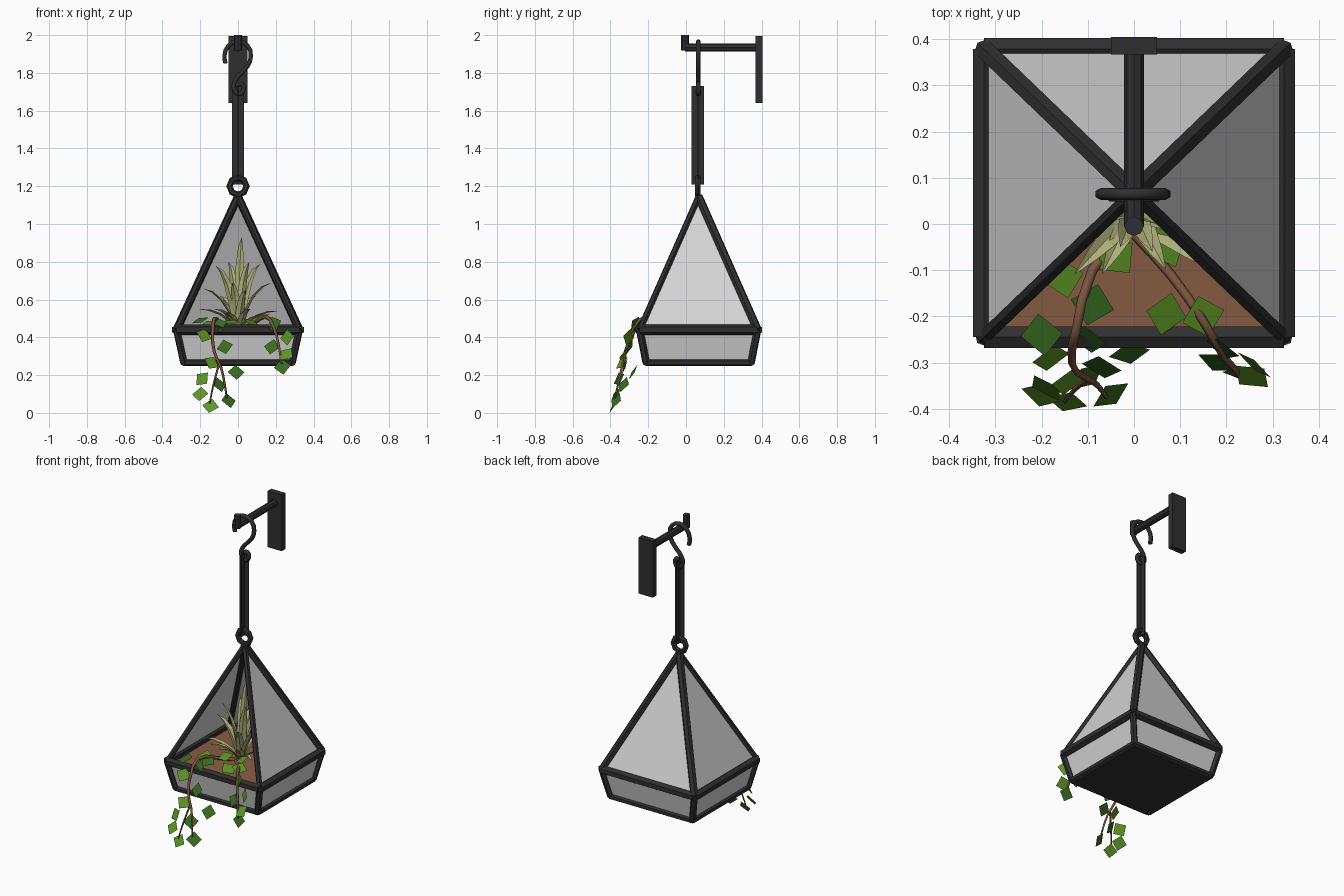
import bpy, bmesh, math, random
from mathutils import Vector, Matrix

if "Cube" in bpy.data.objects:
    bpy.data.objects.remove(bpy.data.objects["Cube"])

random.seed(4)
CY = 0.067                      # centre line of the planter in y


def material(name, rgb):
    m = bpy.data.materials.new(name)
    m.diffuse_color = (*rgb, 1)
    m.use_nodes = True
    m.node_tree.nodes["Principled BSDF"].inputs["Base Color"].default_value = m.diffuse_color
    return m


METAL = material("dark metal", (0.028, 0.028, 0.028))
GLASS = material("pale glass", (0.66, 0.66, 0.66))
SOIL = material("brown soil", (0.25, 0.108, 0.056))
STEM = material("vine stem", (0.20, 0.09, 0.05))
ALOE = material("pale succulent", (0.42, 0.43, 0.19))
BRIGHT = material("bright leaf", (0.11, 0.30, 0.018))
DARK = material("dark leaf", (0.04, 0.15, 0.014))


def finish(name, bm, *mats):
    me = bpy.data.meshes.new(name)
    bm.to_mesh(me)
    bm.free()
    for m in mats:
        me.materials.append(m)
    ob = bpy.data.objects.new(name, me)
    bpy.context.collection.objects.link(ob)
    return ob


def bar(bm, p, q, r, n=6):
    """Straight n-sided rod from p to q."""
    p, q = Vector(p), Vector(q)
    d = q - p
    mat = Matrix.Translation((p + q) / 2) @ d.to_track_quat('Z', 'Y').to_matrix().to_4x4()
    bmesh.ops.create_cone(bm, cap_ends=True, segments=n, radius1=r, radius2=r,
                          depth=d.length, matrix=mat)


def box(bm, centre, size):
    bmesh.ops.create_cube(bm, size=1, matrix=Matrix.Translation(centre)
                          @ Matrix.Diagonal((*size, 1)))


def square(hx, hy, z):
    """Corners: front left, front right, back right, back left."""
    return [Vector((sx * hx, CY + sy * hy, z))
            for sx, sy in ((-1, -1), (1, -1), (1, 1), (-1, 1))]


def tube(name, pts, radius, mat, taper=0.0, res=2, sides=1):
    """Smooth path with a round section, turned into a mesh."""
    cu = bpy.data.curves.new(name, 'CURVE')
    cu.dimensions = '3D'
    cu.bevel_depth, cu.bevel_resolution, cu.resolution_u = radius, sides, res
    cu.use_fill_caps = True
    sp = cu.splines.new('BEZIER')
    sp.bezier_points.add(len(pts) - 1)
    for i, (b, p) in enumerate(zip(sp.bezier_points, pts)):
        b.co = p
        b.handle_left_type = b.handle_right_type = 'AUTO'
        b.radius = 1 - taper * i / (len(pts) - 1)
    ob = bpy.data.objects.new(name, cu)
    bpy.context.collection.objects.link(ob)
    cu.materials.append(mat)
    bpy.ops.object.select_all(action='DESELECT')
    ob.select_set(True)
    bpy.context.view_layer.objects.active = ob
    bpy.ops.object.convert(target='MESH')


# Metal frame: rim, foot, corner posts and sloping struts
apex = Vector((0, CY, 1.145))
rim = square(0.325, 0.312, 0.44)
foot = square(0.287, 0.278, 0.266)
bm = bmesh.new()
for i in range(4):
    j = (i + 1) % 4
    bar(bm, rim[i], rim[j], 0.027)
    bar(bm, foot[i], foot[j], 0.019)
    bar(bm, foot[i], rim[i], 0.02)
    bar(bm, rim[i], apex, 0.017 if i < 2 else 0.023)
finish("planter_frame", bm, METAL)

bm = bmesh.new()
box(bm, (0, CY, 0.258), (0.57, 0.55, 0.016))
finish("base_plate", bm, METAL)

# Glass: four lower panes, three upper panes, front left open
bm = bmesh.new()
for i in range(4):
    j = (i + 1) % 4
    bm.faces.new([bm.verts.new(v) for v in (foot[i], foot[j], rim[j], rim[i])])
    if i:
        bm.faces.new([bm.verts.new(v) for v in (rim[i], rim[j], apex)])
finish("glass_panes", bm, GLASS)

# Soil filling, slightly mounded
bm = bmesh.new()
low = [bm.verts.new(v) for v in square(0.27, 0.26, 0.275)]
top = [bm.verts.new(v) for v in square(0.306, 0.294, 0.43)]
peak = bm.verts.new((0, CY, 0.45))
bm.faces.new(low[::-1])
for i in range(4):
    j = (i + 1) % 4
    bm.faces.new((low[i], low[j], top[j], top[i]))
    bm.faces.new((top[i], top[j], peak))
finish("soil", bm, SOIL)

# Hanging ring on the apex
bpy.ops.mesh.primitive_torus_add(major_segments=8, minor_segments=6, major_radius=0.045,
                                 minor_radius=0.017, location=(0, CY - 0.004, 1.2),
                                 rotation=(math.pi / 2, 0, 0))
bpy.context.object.name = "hanging_ring"
bpy.context.object.data.materials.append(METAL)

# Chain strap: two crossed thin plates
bm = bmesh.new()
box(bm, (0, 0.063, 1.47), (0.066, 0.004, 0.52))
box(bm, (0, 0.063, 1.47), (0.004, 0.066, 0.52))
finish("chain_strap", bm, METAL)

# S-shaped hook over the arm
hook = [(-.066, 1.85), (-.072, 1.89), (-.05, 1.945), (0, 1.966), (.05, 1.945), (.068, 1.89),
        (.05, 1.835), (0, 1.78), (-.022, 1.74), (-.015, 1.70), (.01, 1.688), (.03, 1.71),
        (.022, 1.742), (.002, 1.738)]
tube("s_hook", [(x, 0.065, z) for x, z in hook], 0.013, METAL)

# Wall bracket: plate, arm and upturned end
bm = bmesh.new()
box(bm, (0, 0.386, 1.818), (0.1, 0.038, 0.356))
bar(bm, (0, 0.37, 1.934), (0, -0.005, 1.934), 0.022, 8)
bar(bm, (0, -0.005, 1.918), (0, -0.005, 2.0), 0.021, 8)
finish("wall_bracket", bm, METAL)

# Succulent: arching leaves with a folded section
tips = [(.02, .06, .93), (-.05, .1, .8), (.06, 0, .8), (-.12, 0, .78), (.12, .08, .79),
        (-.19, .06, .66), (.18, -.02, .69), (-.21, -.05, .55), (.22, 0, .54), (-.13, -.11, .55),
        (-.07, -.11, .53), (.17, -.1, .52), (.07, -.1, .55), (-.1, .2, .62), (.1, .2, .62),
        (0, .16, .75), (-.03, -.05, .69), (.04, -.06, .65)]
root = Vector((0, 0.03, 0.43))
bm = bmesh.new()
for t in tips:
    t = Vector(t)
    d = t - root
    side = Vector((-d.y, d.x, 0)).normalized()
    if d.z > 0.3:                                  # upright leaves face the front
        side = (side * 0.4 + Vector((math.copysign(1, side.x), 0, 0))).normalized()
    ctrl = root + Vector((d.x * 0.4, d.y * 0.4, d.z * 0.85 + 0.03))
    fold = side.cross(d).normalized() * 0.008
    rows = []
    for k, w in enumerate((0.02, 0.025, 0.021, 0.013)):
        u = k / 4
        c = root * (1 - u) ** 2 + ctrl * 2 * u * (1 - u) + t * u * u
        rows.append([bm.verts.new(v) for v in (c - side * w, c + fold, c + side * w)])
    end = bm.verts.new(t)
    for a, b in zip(rows, rows[1:]):
        for s in (0, 1):
            bm.faces.new((a[s], a[s + 1], b[s + 1], b[s]))
    for s in (0, 1):
        bm.faces.new((rows[-1][s], rows[-1][s + 1], end))
finish("succulent_leaves", bm, ALOE)

# Trailing vine stems
tube("left_vine", [(0, 0, .44), (-.09, -.1, .47), (-.125, -.23, .5), (-.135, -.28, .42),
                   (-.125, -.32, .32), (-.09, -.34, .24), (-.07, -.36, .15), (-.06, -.375, .08)],
     0.012, STEM, 0.6)
tube("left_vine_branch", [(-.1, -.335, .26), (-.13, -.36, .15), (-.15, -.385, .05)],
     0.006, STEM, 0.3)
tube("right_vine", [(0, -.02, .44), (.08, -.11, .47), (.15, -.21, .51), (.19, -.28, .45),
                    (.215, -.31, .36), (.23, -.33, .26)], 0.012, STEM, 0.5)

# Vine leaves: flat ones on the soil, tilted ones hanging over the rim
flat = [(-.155, -.115, .475), (-.04, -.07, .48), (.07, -.05, .485), (.07, -.195, .48),
        (.15, -.2, .505), (-.09, -.175, .475), (-.2, -.24, .49)]
hanging = [(-.1, -.25, .465), (-.18, -.29, .41), (-.07, -.31, .35), (-.14, -.34, .265),
           (-.01, -.28, .215), (-.19, -.355, .18), (-.1, -.33, .15), (-.2, -.37, .1),
           (-.05, -.37, .065), (-.145, -.385, .035), (.19, -.27, .47), (.26, -.305, .4),
           (.18, -.3, .35), (.255, -.33, .31), (.235, -.325, .245)]
bm = bmesh.new()
for i, p in enumerate(flat + hanging):
    lying = i < len(flat)
    n = Vector((random.uniform(-.5, .5), -0.3, 1)) if lying else \
        Vector((random.uniform(-.8, .8), -0.9, random.uniform(.2, .7)))
    rot = n.to_track_quat('Z', 'Y').to_matrix() @ Matrix.Rotation(random.uniform(0, 1.5), 3, 'Z')
    h = 0.034 if lying else 0.032
    vs = []
    for sx, sy in ((-1, -1), (1, -1), (1, 1), (-1, 1)):
        v = Vector(p) + rot @ Vector((sx * h, sy * h, 0))
        v.z = max(v.z, 0)
        vs.append(bm.verts.new(v))
    f = bm.faces.new(vs)
    f.material_index = (i in (5, 6)) if lying else i % 2
finish("vine_leaves", bm, BRIGHT, DARK)
